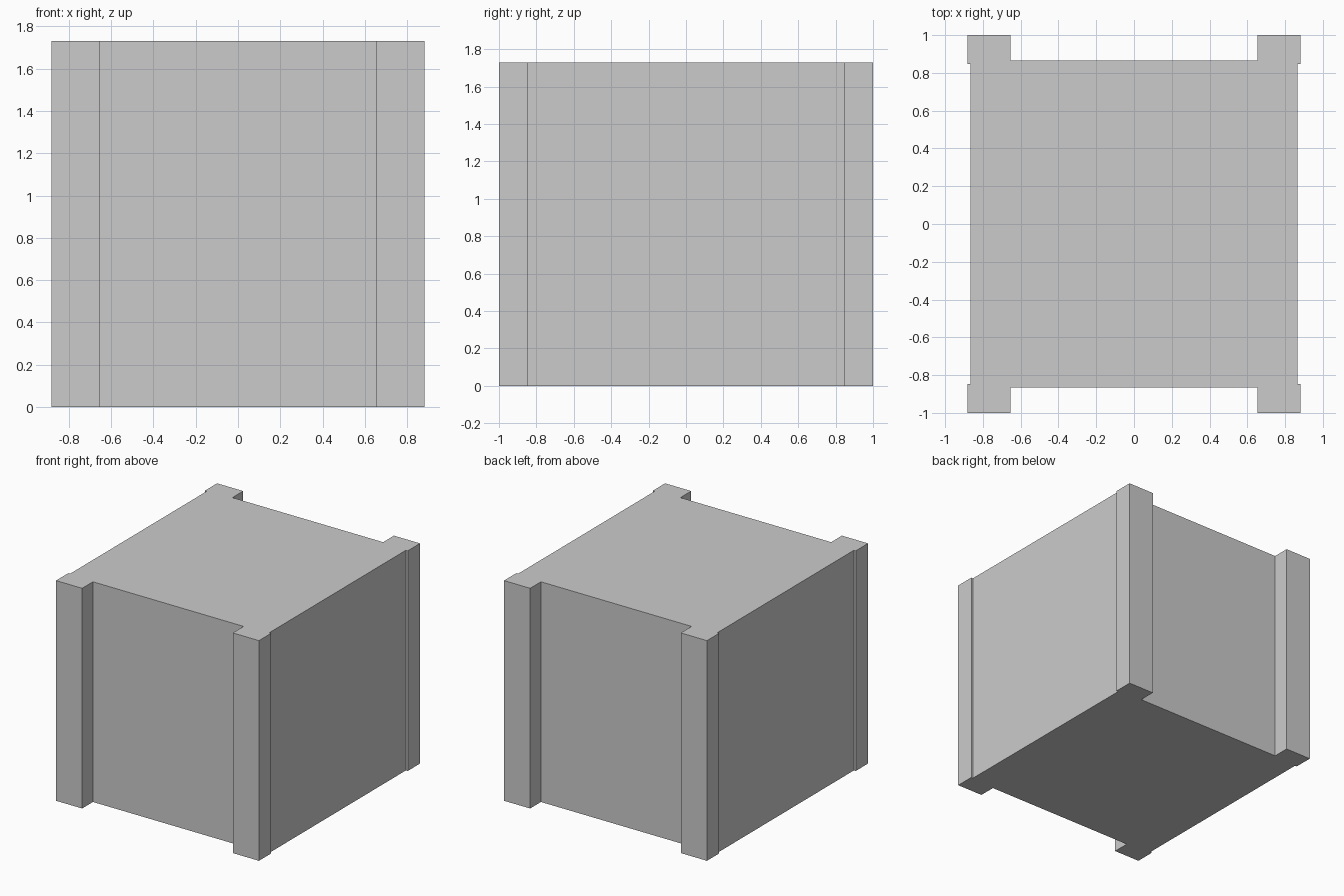
import bpy
import bmesh

cube = bpy.data.objects.get("Cube")
if cube:
    bpy.data.objects.remove(cube, do_unlink=True)

HEIGHT = 1.73

# Plain grey for the whole crate
grey = bpy.data.materials.new("light grey")
grey.use_nodes = True
color = (0.6, 0.6, 0.6, 1)
grey.diffuse_color = color
grey.node_tree.nodes["Principled BSDF"].inputs["Base Color"].default_value = color

# Corner of the plan: side panel, corner post, end panel
corner = [(0.866, 0.848), (0.882, 0.848), (0.882, 1.0),
          (0.655, 1.0), (0.655, 0.866)]

# Mirror the corner into all four quadrants, counter-clockwise
outline = []
for sx, sy in ((1, 1), (-1, 1), (-1, -1), (1, -1)):
    points = corner if sx * sy > 0 else reversed(corner)
    outline += [(sx * x, sy * y) for x, y in points]

# Extrude the plan into a solid block with corner posts
bm = bmesh.new()
base = bm.faces.new([bm.verts.new((x, y, 0)) for x, y in outline])
raised = bmesh.ops.extrude_face_region(bm, geom=[base], use_keep_orig=True)["geom"]
bmesh.ops.translate(bm, vec=(0, 0, HEIGHT),
                    verts=[v for v in raised if isinstance(v, bmesh.types.BMVert)])
bmesh.ops.recalc_face_normals(bm, faces=bm.faces)

mesh = bpy.data.meshes.new("block_with_corner_posts")
bm.to_mesh(mesh)
bm.free()
mesh.materials.append(grey)
block = bpy.data.objects.new("block_with_corner_posts", mesh)
bpy.context.collection.objects.link(block)
